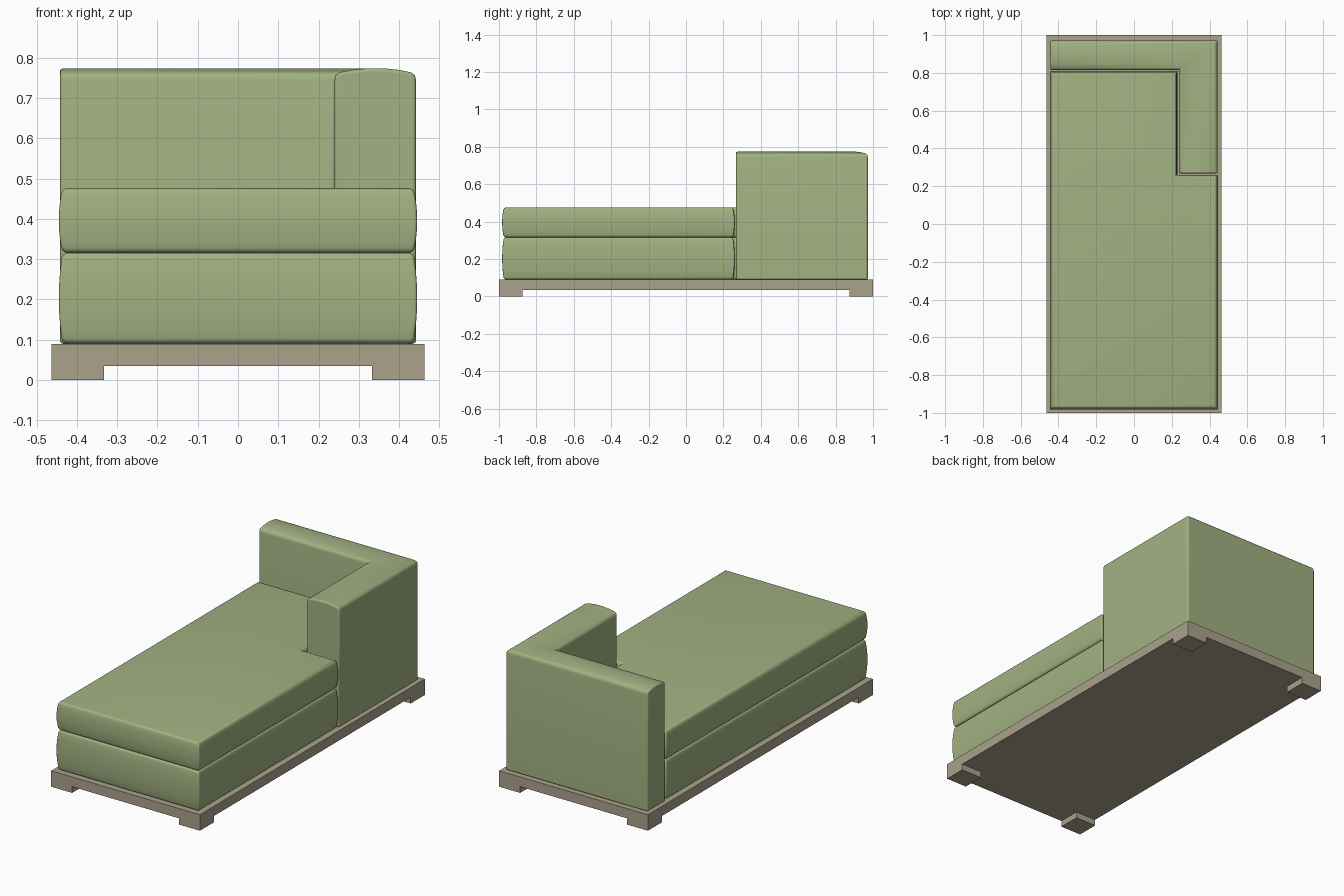
import bpy, bmesh, math
from mathutils import Vector

if "Cube" in bpy.data.objects:
    bpy.data.objects.remove(bpy.data.objects["Cube"])


def material(name, rgb):
    m = bpy.data.materials.new(name)
    m.diffuse_color = (*rgb, 1)
    m.use_nodes = True
    m.node_tree.nodes["Principled BSDF"].inputs["Base Color"].default_value = m.diffuse_color
    return m


GREEN = material("green_fabric", (0.36, 0.44, 0.22))
WOOD = material("beige_wood", (0.40, 0.36, 0.26))


def loft(name, rings, mat, bevel=0.0):
    """Skin closed rings of points, cap both ends, round the sharp corners."""
    bm = bmesh.new()
    loops = [[bm.verts.new(p) for p in ring] for ring in rings]
    n = len(loops[0])
    for a, b in zip(loops, loops[1:]):
        for i in range(n):
            j = (i + 1) % n
            bm.faces.new((a[i], a[j], b[j], b[i]))
    bm.faces.new(loops[0][::-1])
    bm.faces.new(loops[-1])
    bmesh.ops.recalc_face_normals(bm, faces=bm.faces)
    me = bpy.data.meshes.new(name)
    bm.to_mesh(me)
    bm.free()
    me.materials.append(mat)
    ob = bpy.data.objects.new(name, me)
    bpy.context.collection.objects.link(ob)
    if bevel:
        mod = ob.modifiers.new("soft_corners", 'BEVEL')
        mod.width, mod.segments = bevel, 3
        mod.limit_method, mod.angle_limit = 'ANGLE', math.radians(55)
        bpy.ops.object.select_all(action='DESELECT')
        ob.select_set(True)
        bpy.context.view_layer.objects.active = ob
        bpy.ops.object.shade_smooth_by_angle(angle=math.radians(50))
    return ob


def box(name, x0, x1, y0, y1, z0, z1, mat):
    return loft(name, [[(x0, y0, z), (x1, y0, z), (x1, y1, z), (x0, y1, z)]
                       for z in (z0, z1)], mat)


def inset(outline, d, z):
    """Move every side of a counter-clockwise right-angled outline inward by d."""
    ring = []
    for i, p in enumerate(outline):
        p = Vector(p)
        a = (p - Vector(outline[i - 1])).normalized()
        b = (Vector(outline[(i + 1) % len(outline)]) - p).normalized()
        q = p + d * (Vector((-a.y, a.x)) + Vector((-b.y, b.x)))
        ring.append((q.x, q.y, z))
    return ring


# Plinth and corner feet
box("plinth", -0.463, 0.463, -1, 1, 0.035, 0.09, WOOD)
for sx, nx in ((-1, "left"), (1, "right")):
    for sy, ny in ((-1, "front"), (1, "back")):
        xs = sorted((sx * 0.333, sx * 0.463))
        ys = sorted((sy * 0.875, sy * 1.0))
        box(f"{ny}_{nx}_foot", *xs, *ys, 0, 0.035, WOOD)

# L-shaped seat cushions with bulging sides
SEAT = [(-0.445, -0.983), (0.445, -0.983), (0.445, 0.26),
        (0.23, 0.26), (0.23, 0.81), (-0.445, 0.81)]


def cushion(name, z0, z1):
    r, rings, steps = 0.014, [], 4
    edge = [(r * (1 - math.sin(k * math.pi / 8)), r * (1 - math.cos(k * math.pi / 8)))
            for k in range(steps + 1)]
    side = [(d, z0 + h) for d, h in edge]
    side += [(0, z0 + (z1 - z0) * f) for f in (0.2, 0.35, 0.5, 0.65, 0.8)]
    side += [(d, z1 - h) for d, h in reversed(edge)]
    for d, z in side:
        t = (z - z0) / (z1 - z0) * 2 - 1
        rings.append(inset(SEAT, d + 0.009 * t * t, z))
    loft(name, rings, GREEN, 0.006)


cushion("lower_cushion", 0.09, 0.317)
cushion("seat_cushion", 0.315, 0.477)

# Backrest and armrest: one arched profile swept around a mitred corner
PROFILE = [(0, 0.09), (0, 0.745), (0.015, 0.757), (0.06, 0.764), (0.2, 0.770),
           (0.4, 0.774), (0.6, 0.774), (0.8, 0.770), (0.94, 0.764),
           (0.985, 0.757), (1, 0.745), (1, 0.09)]
X, Y, ARM, BACK = 0.442, 0.972, 0.202, 0.157
stations = [[(-0.442, Y - t * BACK, z) for t, z in PROFILE],
            [(X - t * ARM, Y - t * BACK, z) for t, z in PROFILE],
            [(X - t * ARM, 0.268, z) for t, z in PROFILE]]
loft("backrest_with_armrest", stations, GREEN, 0.008)
